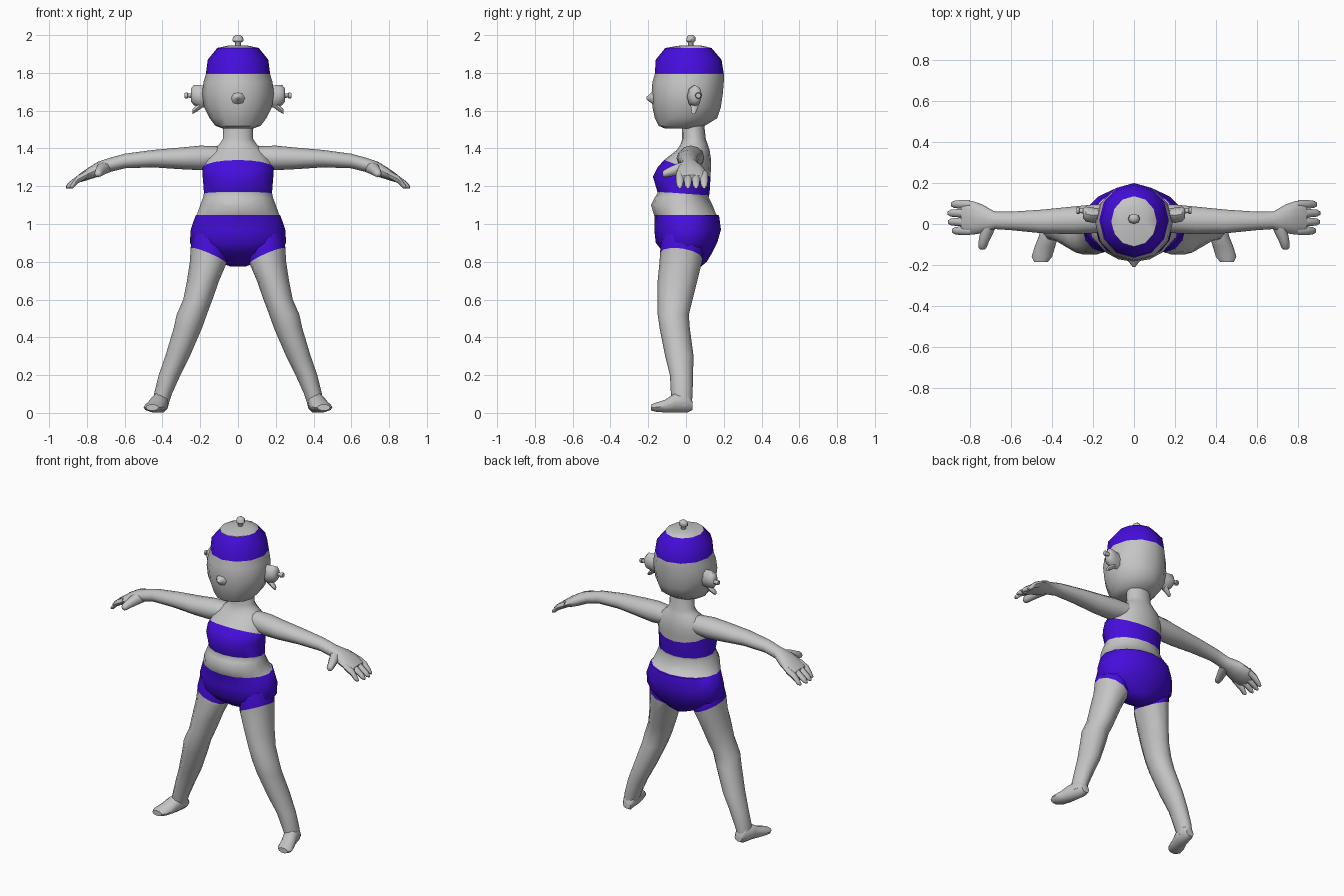
import bpy
import bmesh
import math
from mathutils import Vector

default_cube = bpy.data.objects.get("Cube")
if default_cube:
    bpy.data.objects.remove(default_cube, do_unlink=True)


def make_material(name, colour):
    material = bpy.data.materials.new(name)
    material.use_nodes = True
    material.diffuse_color = colour
    material.node_tree.nodes["Principled BSDF"].inputs["Base Color"].default_value = colour
    return material


GREY = make_material("light grey skin", (.56, .56, .56, 1))
VIOLET = make_material("violet cloth", (.06, .004, .72, 1))


def loft(name, axis, rows, sides=12, bands=(), mirror=False, angle=50):
    """Skin elliptical rings along an axis. Each row holds the position on the
    axis, then the low and high bounds on the two other axes in x, y, z order.
    Each band is a pair of planes (slope_x, slope_y, height) with cloth between."""
    bm = bmesh.new()
    rings = []
    for position, u_low, u_high, v_low, v_high in rows:
        ring = []
        for i in range(sides):
            turn = math.tau * i / sides
            point = [(u_low + u_high) / 2 + (u_high - u_low) / 2 * math.cos(turn),
                     (v_low + v_high) / 2 + (v_high - v_low) / 2 * math.sin(turn)]
            point.insert("xyz".index(axis), position)
            ring.append(bm.verts.new(point))
        rings.append(ring)
    for lower, upper in zip(rings, rings[1:]):
        for i in range(sides):
            j = (i + 1) % sides
            bm.faces.new((lower[i], lower[j], upper[j], upper[i]))
    bm.faces.new(rings[0])
    bm.faces.new(rings[-1])
    bmesh.ops.recalc_face_normals(bm, faces=bm.faces)

    # Cut clean cloth edges, then colour the faces between them
    for band in bands:
        for slope_x, slope_y, height in band:
            bmesh.ops.bisect_plane(bm, geom=bm.verts[:] + bm.edges[:] + bm.faces[:],
                                   plane_co=(0, 0, height),
                                   plane_no=(slope_x, slope_y, 1), dist=.0005)
    for face in bm.faces:
        centre = face.calc_center_median()
        for low, high in bands:
            above = [centre.dot(Vector((p[0], p[1], 1))) > p[2] for p in (low, high)]
            if above == [True, False]:
                face.material_index = 1

    mesh = bpy.data.meshes.new(name)
    bm.to_mesh(mesh)
    bm.free()
    mesh.materials.append(GREY)
    mesh.materials.append(VIOLET)
    part = bpy.data.objects.new(name, mesh)
    bpy.context.collection.objects.link(part)
    if mirror:
        part.modifiers.new("both sides", "MIRROR").use_mirror_merge = False
    bpy.ops.object.select_all(action="DESELECT")
    part.select_set(True)
    bpy.context.view_layer.objects.active = part
    bpy.ops.object.shade_smooth_by_angle(angle=math.radians(angle))
    return part


def centred(rows):
    """Expand (z, half width, back and front bounds) to full ring rows."""
    return [(z, -w, w, front, back) for z, w, front, back in rows]


def limb(name, axis, points, sides=8):
    """Round tapered limb from (x, y, z, radius) points."""
    k = "xyz".index(axis)
    rows = []
    for *point, radius in points:
        position = point.pop(k)
        rows.append((position, point[0] - radius, point[0] + radius,
                     point[1] - radius, point[1] + radius))
    return loft(name, axis, rows, sides, mirror=True)


# Torso and neck, with briefs and a sloping chest band
loft("torso", "z", centred([
    (.775, .04, 0, .08), (.8, .11, -.05, .11), (.85, .21, -.12, .14),
    (.9, .255, -.16, .165), (.97, .25, -.168, .185), (1.045, .225, -.168, .175),
    (1.05, .218, -.17, .16), (1.1, .2, -.185, .14), (1.14, .185, -.165, .12),
    (1.165, .18, -.15, .125), (1.25, .187, -.175, .13), (1.3, .187, -.15, .132),
    (1.34, .17, -.115, .133), (1.39, .14, -.05, .125), (1.42, .1, -.03, .115),
    (1.45, .08, -.02, .105), (1.54, .078, -.02, .095)]), sides=16,
    bands=[((0, 0, .5), (0, 0, 1.048)), ((0, .07, 1.16), (0, .36, 1.297))])

# Head with a cloth headband
loft("head", "z", centred([
    (1.505, .08, -.11, .05), (1.52, .12, -.145, .1), (1.56, .15, -.165, .165),
    (1.62, .18, -.178, .185), (1.69, .19, -.182, .195), (1.75, .183, -.178, .2),
    (1.795, .17, -.165, .2), (1.87, .16, -.16, .188), (1.932, .11, -.11, .135),
    (1.945, .05, -.03, .08)]), sides=12,
    bands=[((0, 0, 1.795), (0, 0, 1.931))], angle=40)

# Knot on the crown
loft("top_knot", "z", centred([
    (1.94, .014, .01, .04), (1.96, .016, .01, .04), (1.97, .03, 0, .05),
    (1.99, .026, .005, .05), (2, .012, .015, .04)]), sides=8)

# Nose
loft("nose", "y", [(-.16, -.045, .045, 1.62, 1.71), (-.19, -.022, .022, 1.645, 1.69),
                   (-.21, -.006, .006, 1.66, 1.672)], sides=8)

# Ears with small ear pegs
loft("ears", "x", [(.16, .015, .075, 1.62, 1.73), (.2, .005, .08, 1.615, 1.735),
                   (.235, .012, .085, 1.63, 1.735), (.25, .03, .075, 1.65, 1.715)],
     sides=8, mirror=True)
limb("ear_pegs", "x", [(.22, .06, 1.68, .014), (.265, .065, 1.68, .011),
                       (.268, .065, 1.68, .017), (.282, .065, 1.68, .014)])
limb("ear_lobes", "x", [(.19, .045, 1.64, .024), (.215, .045, 1.615, .018),
                        (.24, .04, 1.595, .013)])

# Arms running into flat palms
loft("arms", "x", [
    (.06, -.02, .1, 1.3, 1.41), (.2, -.045, .095, 1.285, 1.415),
    (.3, -.05, .085, 1.29, 1.405), (.45, -.045, .07, 1.3, 1.392),
    (.6, -.03, .06, 1.295, 1.372), (.68, -.025, .06, 1.275, 1.35),
    (.74, -.045, .095, 1.25, 1.33), (.79, -.052, .113, 1.235, 1.3),
    (.83, -.05, .112, 1.222, 1.272), (.845, -.04, .1, 1.222, 1.26)], mirror=True)

# Fingers and thumbs
for i, reach in enumerate((.89, .908, .91, .895)):
    y = -.033 + i * .043
    limb(f"fingers_{i + 1}", "x", [(.8, y, 1.262, .021), (.85, y, 1.235, .021),
                                   (reach - .015, y, 1.205, .017),
                                   (reach, y, 1.195, .008)])
limb("thumbs", "y", [(.7, .01, 1.3, .035), (.72, -.045, 1.29, .032),
                     (.735, -.09, 1.275, .025), (.74, -.115, 1.267, .02),
                     (.74, -.125, 1.265, .01)])

# Legs, whose tops belong to the briefs
loft("legs", "z", [
    (.95, .06, .235, -.12, .08), (.88, .055, .25, -.135, .095),
    (.8, .057, .255, -.14, .085), (.7, .1, .27, -.15, .06),
    (.6, .135, .29, -.15, .035), (.52, .165, .325, -.15, .015),
    (.45, .19, .34, -.14, .02), (.3, .255, .385, -.11, .04),
    (.2, .305, .42, -.085, .037), (.1, .35, .445, -.08, .035),
    (.04, .37, .45, -.07, .03)],
    bands=[((-.43, .15, .76), (0, 0, 1))], mirror=True)

# Feet
loft("feet", "y", [
    (.035, .375, .43, .015, .06), (.01, .365, .445, 0, .11),
    (-.06, .37, .465, 0, .105), (-.11, .385, .485, 0, .072),
    (-.16, .4, .5, .005, .055), (-.185, .42, .488, .012, .045)],
    sides=10, mirror=True)
